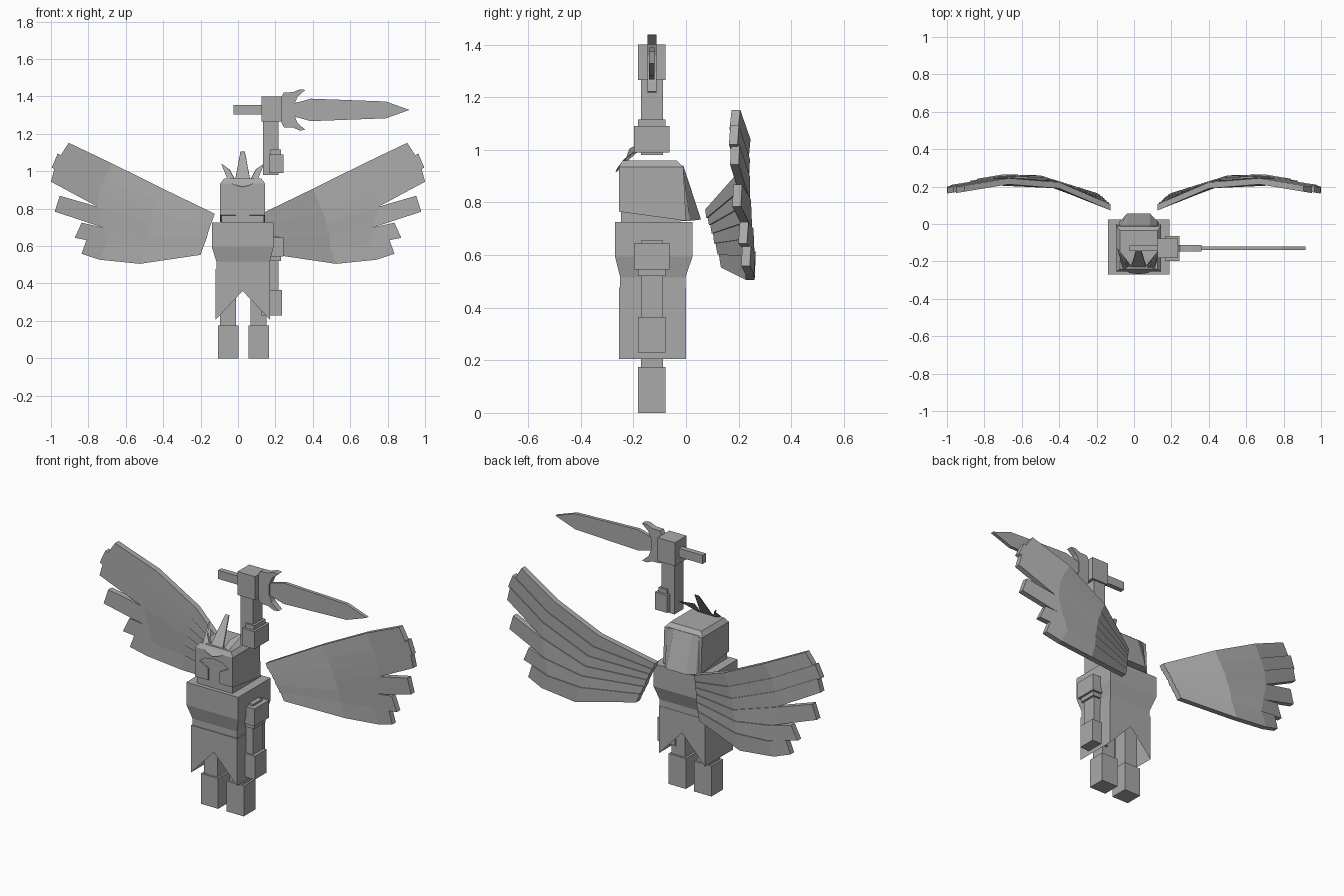
import bpy, bmesh, math
from mathutils import Vector

if "Cube" in bpy.data.objects:
    bpy.data.objects.remove(bpy.data.objects["Cube"])

grey = bpy.data.materials.new("stone grey")
grey.diffuse_color = (0.4, 0.4, 0.4, 1)
grey.use_nodes = True
grey.node_tree.nodes["Principled BSDF"].inputs["Base Color"].default_value = grey.diffuse_color
CX = 0.025   # centre line of the figure
CY = -0.13   # depth centre of limbs and sword


def mesh(name, verts, faces, fix=True):
    me = bpy.data.meshes.new(name)
    me.from_pydata(verts, [], faces)
    me.materials.append(grey)
    ob = bpy.data.objects.new(name, me)
    bpy.context.collection.objects.link(ob)
    if fix:
        bm = bmesh.new()
        bm.from_mesh(me)
        bmesh.ops.recalc_face_normals(bm, faces=bm.faces)
        bm.to_mesh(me)
        bm.free()
    return ob


def loft(name, rings):
    """Closed solid through rings of equal point count."""
    n = len(rings[0])
    verts = [p for r in rings for p in r]
    faces = [tuple(range(n)), tuple(range(len(verts) - n, len(verts)))]
    for k in range(len(rings) - 1):
        for i in range(n):
            j = (i + 1) % n
            faces.append((k*n + i, k*n + j, (k+1)*n + j, (k+1)*n + i))
    return mesh(name, verts, faces)


def rect(x0, x1, y0, y1, z):
    return [(x0, y0, z), (x1, y0, z), (x1, y1, z), (x0, y1, z)]


def box(name, x0, x1, y0, y1, z0, z1):
    return loft(name, [rect(x0, x1, y0, y1, z0), rect(x0, x1, y0, y1, z1)])


def plate(name, outline, y0, y1):
    return loft(name, [[(x, y, z) for x, z in outline] for y in (y0, y1)])


# Torso with tapered waist
loft("torso", [rect(-.115, .17, -.25, -.002, .47), rect(-.115, .17, -.25, -.002, .515),
               rect(-.14, .19, -.27, .025, .595), rect(-.14, .19, -.27, .025, .725)])

# Open skirt, notched front and back
sv, sf = [], []
for y in (-.255, 0):
    sv += [(-.12, y, .205), (CX, y, .36), (.172, y, .205), (.172, y, .477), (-.12, y, .477)]
sf = [(0, 1, 4), (1, 3, 4), (1, 2, 3), (6, 5, 9), (6, 9, 8), (6, 8, 7),
      (0, 4, 9, 5), (2, 7, 8, 3), (3, 8, 9, 4)]
mesh("skirt", sv, sf)

# Legs and boots
for side, x in (("left", -.053), ("right", .11)):
    box(side + "_boot", x - .055, x + .055, CY - .053, CY + .053, 0, .175)
    box(side + "_leg", x - .043, x + .043, CY - .042, CY + .042, .175, .48)

# Hanging arm and raised arm: glove, arm, shoulder guard, guard rim
for name, glove, arm, pad, rim in (
        ("lower", (.23, .365), (.365, .655), (.545, .645), (.52, .545)),
        ("raised", (1.265, 1.40), (.98, 1.265), (.99, 1.09), (1.09, 1.115))):
    box(name + "_glove", .125, .235, CY - .053, CY + .053, *glove)
    box(name + "_arm", .135, .217, CY - .042, CY + .042, *arm)
    box(name + "_shoulder_guard", .165, .243, CY - .067, CY + .067, *pad)
    box(name + "_guard_rim", .175, .23, CY - .053, CY + .053, *rim)

# Sword, held sideways
SZ = 1.328


def mirrored(half):
    return [(x, SZ + z) for x, z in half] + [(x, SZ - z) for x, z in reversed(half) if z > 0]


box("sword_grip", -.025, .13, CY - .015, CY + .015, SZ - .025, SZ + .025)
plate("sword_guard", mirrored([(.232, .068), (.245, .093), (.295, .095), (.33, .11), (.36, .107),
                               (.318, .07), (.302, .03)]), CY - .017, CY + .017)
plate("sword_blade", mirrored([(.29, .033), (.39, .06), (.79, .045), (.917, 0)]), CY - .01, CY + .01)

# Head inside the helmet
box("head", -.088, .138, -.247, -.02, .715, .9)


# Helmet shell with sloping lower rim and chamfered crown
def helmet_ring(w, y0, z0, y1, z1):
    return [(CX - w, y0, z0), (CX + w, y0, z0), (CX + w, y1, z1), (CX - w, y1, z1)]


helmet = loft("helmet", [helmet_ring(.12, -.255, .765, 0, .73), helmet_ring(.12, -.255, .935, -.01, .935),
                         helmet_ring(.1, -.24, .96, -.035, .96)])

# Eye and nose opening cut into the helmet
slot = [(-.037, .68), (-.037, .833), (-.092, .863), (-.055, .887), (0, .896),
        (.055, .887), (.092, .863), (.037, .833), (.037, .68)]
cutter = plate("visor_cutter", [(CX + x, z) for x, z in slot], -.3, -.245)
cutter.hide_render = True
cutter.hide_set(True)
cut = helmet.modifiers.new("visor", 'BOOLEAN')
cut.object = cutter
cut.solver = 'EXACT'

# Flared neck guard behind the helmet
loft("neck_guard", [[(CX - .115, -.02, .73), (CX + .115, -.02, .73), (CX + .1, .015, .73), (CX + .06, .057, .735),
                     (CX - .06, .057, .735), (CX - .1, .015, .73)],
                    [(CX - .115, -.03, .935), (CX + .115, -.03, .935), (CX + .1, -.012, .94), (CX + .06, -.01, .94),
                     (CX - .06, -.01, .94), (CX - .1, -.012, .94)]])

# Three-pointed crest leaning back from the brow
half = [(0, -.268, .915), (.05, -.262, .93), (.085, -.235, .965), (.113, -.14, 1.035),
        (.07, -.215, 1.005), (.04, -.235, .95), (.012, -.14, 1.10)]
crest = half + [(-x, y, z) for x, y, z in reversed(half) if x > 0]
loft("crest", [[(CX + x, y + d, z + d * .5) for x, y, z in crest] for d in (0, .01)])

# Wings: six overlapping feathers each; (x, z) of the seams at root and two bends
seams = [[(.125, .773), (.40, .906), (.67, 1.04)],
         [(.135, .741), (.43, .837), (.713, .965)],
         [(.146, .714), (.456, .778), (.74, .896)],
         [(.157, .682), (.472, .719), (.75, .81)],
         [(.167, .644), (.488, .66), (.723, .70)],
         [(.183, .602), (.493, .595), (.70, .61)],
         [(.20, .553), (.525, .505), (.74, .527)]]
tips = [((.905, 1.152), (.953, 1.078)), ((.964, 1.094), (.996, 1.02)), ((.98, 1.02), (1.0, .944)),
        ((.953, .869), (.98, .784)), ((.836, .725), (.873, .644)), ((.81, .634), (.836, .559))]


def sweep(x):
    """Depth of the wing's front surface along the span."""
    knots = [(.125, .085), (.37, .20), (.65, .228), (1.0, .17)]
    for (a, ya), (b, yb) in zip(knots, knots[1:]):
        if x <= b or b == 1.0:
            return ya + (yb - ya) * (x - a) / (b - a)


for side, s in (("left", -1), ("right", 1)):
    for i, (tip_top, tip_low) in enumerate(tips):
        off = (i - 2.5) * .005
        rings = []
        for (xt, zt), (xl, zl) in zip(seams[i] + [tip_top], seams[i + 1] + [tip_low]):
            yt, yl = sweep(xt) + off, sweep(xl) + off
            rings.append([(s*xt, yt, zt), (s*xl, yl, zl), (s*xl, yl + .033, zl), (s*xt, yt + .033, zt)])
        loft(f"{side}_wing_feather_{i + 1}", rings)
